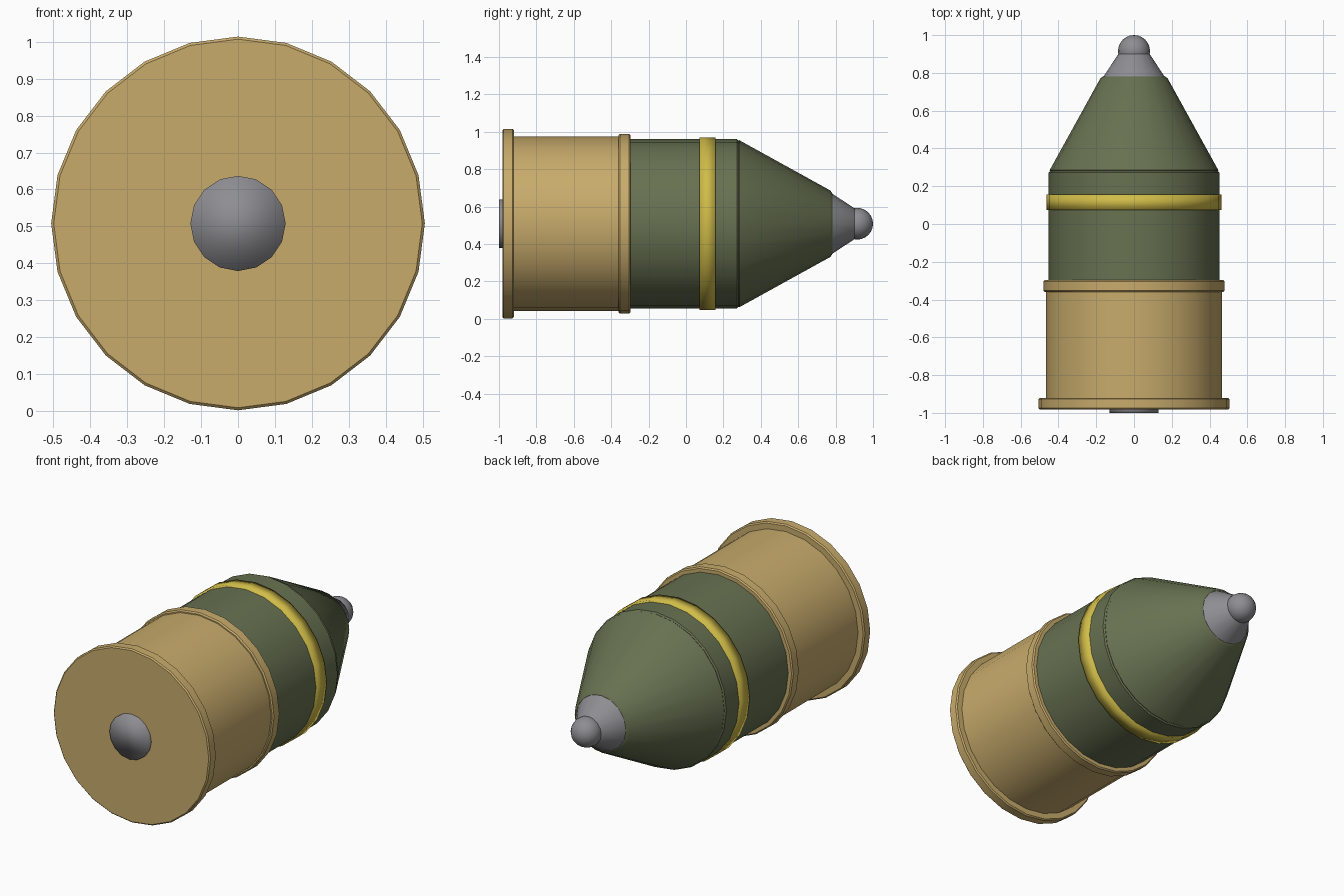
import bpy, bmesh, math

cube = bpy.data.objects.get("Cube")
if cube:
    bpy.data.objects.remove(cube, do_unlink=True)

AXIS_Z = 0.508  # height of the shell's long axis


def material(name, rgb):
    m = bpy.data.materials.new(name)
    m.use_nodes = True
    m.diffuse_color = (*rgb, 1)
    m.node_tree.nodes["Principled BSDF"].inputs["Base Color"].default_value = (*rgb, 1)
    return m


brass = material("brass", (0.58, 0.41, 0.15))
green = material("olive green", (0.135, 0.165, 0.082))
yellow = material("yellow", (0.63, 0.50, 0.065))
steel = material("steel grey", (0.27, 0.27, 0.29))


def finish(name, bm, mat, soft):
    bmesh.ops.recalc_face_normals(bm, faces=bm.faces)
    mesh = bpy.data.meshes.new(name)
    bm.to_mesh(mesh)
    bm.free()
    mesh.materials.append(mat)
    obj = bpy.data.objects.new(name, mesh)
    bpy.context.collection.objects.link(obj)
    bpy.ops.object.select_all(action='DESELECT')
    obj.select_set(True)
    bpy.context.view_layer.objects.active = obj
    if soft:
        bpy.ops.object.shade_smooth()
    else:
        bpy.ops.object.shade_smooth_by_angle(angle=math.radians(30))
    return obj


def frustum(name, mat, y0, r0, y1, r1, sides=24, bevel=0.0, soft=False):
    """Capped round section along y, with optional chamfered ends."""
    slope = (r1 - r0) / (y1 - y0)
    b = bevel
    profile = [(y0, r0), (y1, r1)]
    if b:
        profile = [(y0, r0 - b), (y0 + b, r0 + slope * b),
                   (y1 - b, r1 - slope * b), (y1, r1 - b)]
    bm = bmesh.new()
    rings = []
    for y, r in profile:
        rings.append([bm.verts.new((r * math.sin(math.tau * i / sides), y,
                                    AXIS_Z + r * math.cos(math.tau * i / sides)))
                      for i in range(sides)])
    for a, c in zip(rings, rings[1:]):
        for i in range(sides):
            j = (i + 1) % sides
            bm.faces.new((a[i], a[j], c[j], c[i]))
    bm.faces.new(rings[0])
    bm.faces.new(rings[-1])
    return finish(name, bm, mat, soft)


# Cartridge case
frustum("primer", steel, -1.0, 0.129, -0.96, 0.129, sides=16, soft=True)
frustum("case_rim", brass, -0.982, 0.506, -0.92, 0.506, bevel=0.007)
frustum("case_body", brass, -0.94, 0.466, -0.33, 0.466)
frustum("case_mouth_ring", brass, -0.36, 0.48, -0.297, 0.48, bevel=0.007)

# Projectile
frustum("projectile_body", green, -0.33, 0.452, 0.283, 0.452, bevel=0.01)
frustum("yellow_band", yellow, 0.073, 0.462, 0.157, 0.462, soft=True)
frustum("nose_cone", green, 0.275, 0.452, 0.782, 0.172, bevel=0.01)

# Fuze
frustum("fuze_cone", steel, 0.772, 0.167, 0.905, 0.08, sides=16, bevel=0.006)
bm = bmesh.new()
bmesh.ops.create_uvsphere(bm, u_segments=16, v_segments=12, radius=0.085)
for v in bm.verts:
    x, y, z = v.co
    v.co = (x, 0.915 + z, AXIS_Z + y)
finish("fuze_tip", bm, steel, True)
